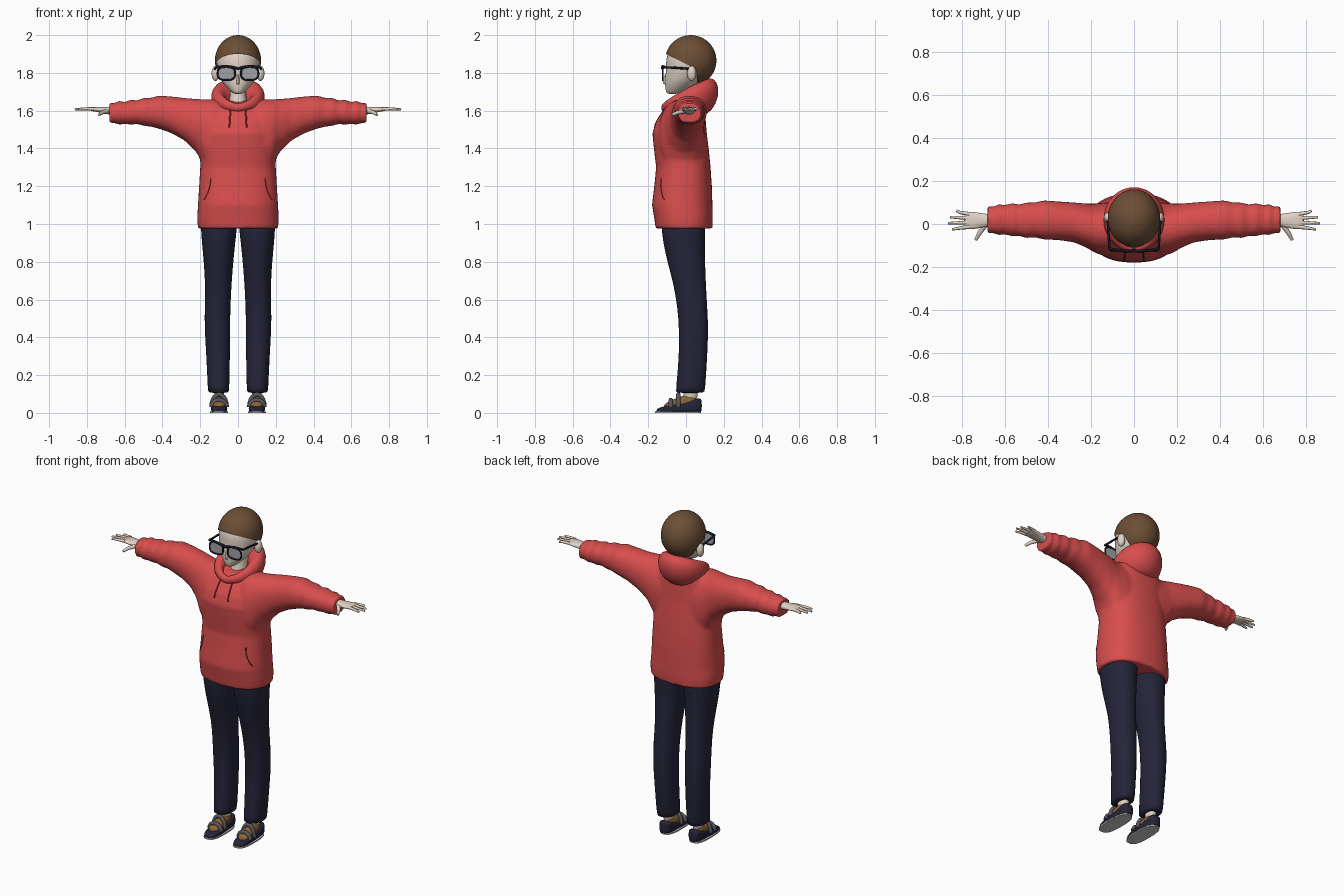
import bpy, bmesh, math
from mathutils import Vector, Matrix

if "Cube" in bpy.data.objects:
    bpy.data.objects.remove(bpy.data.objects["Cube"])


def material(name, *rgb):
    m = bpy.data.materials.new(name)
    m.use_nodes = True
    m.diffuse_color = (*rgb, 1)
    node = m.node_tree.nodes["Principled BSDF"]
    node.inputs["Base Color"].default_value = (*rgb, 1)
    node.inputs["Roughness"].default_value = 0.9
    return m


RED = material("red cloth", 0.69, 0.075, 0.075)
DARK_RED = material("dark red seam", 0.3, 0.025, 0.025)
NAVY = material("navy cloth", 0.018, 0.018, 0.042)
HAIR = material("brown hair", 0.15, 0.077, 0.036)
SKIN = material("skin", 0.76, 0.65, 0.56)
BLACK = material("black frame", 0.008, 0.009, 0.02)
LENS = material("grey lens", 0.36, 0.36, 0.38)
TAN = material("tan leather", 0.28, 0.13, 0.035)
GREY = material("grey strap", 0.1, 0.1, 0.11)
PALE = material("pale sole", 0.6, 0.6, 0.6)


def finish(name, bm, mat, subsurf=0, angle=50):
    bmesh.ops.recalc_face_normals(bm, faces=bm.faces)
    me = bpy.data.meshes.new(name)
    bm.to_mesh(me)
    bm.free()
    me.materials.append(mat)
    me.shade_smooth()
    me.set_sharp_from_angle(angle=math.radians(angle))
    ob = bpy.data.objects.new(name, me)
    bpy.context.collection.objects.link(ob)
    if subsurf:
        mod = ob.modifiers.new("smooth", "SUBSURF")
        mod.levels = mod.render_levels = subsurf
    return ob


def oval(a0, a1, b0, b1, n, power):
    """Superellipse filling the given box."""
    for i in range(n):
        t = math.tau * i / n
        c, s = math.cos(t), math.sin(t)
        u = math.copysign(abs(c) ** (2 / power), c)
        v = math.copysign(abs(s) ** (2 / power), s)
        yield (a0 + a1 + (a1 - a0) * u) / 2, (b0 + b1 + (b1 - b0) * v) / 2


def loft(bm, axis, rings, side=1, n=20, power=2.2):
    """Skin oval rings (position, low and high of the two other axes)."""
    place = {"x": lambda t, a, b: (t * side, a, b),
             "y": lambda t, a, b: (a * side, t, b),
             "z": lambda t, a, b: (a * side, b, t)}[axis]
    loops = [[bm.verts.new(place(t, a, b)) for a, b in oval(*box, n, power)]
             for t, *box in rings]
    for p, q in zip(loops, loops[1:]):
        for i in range(n):
            j = (i + 1) % n
            bm.faces.new((p[i], p[j], q[j], q[i]))
    bm.faces.new(loops[0])
    bm.faces.new(loops[-1])
    return bm


def part(name, axis, rings, mat, side=1, subsurf=1, **kw):
    return finish(name, loft(bmesh.new(), axis, rings, side, **kw), mat, subsurf)


def tube(name, points, radius, mat, cyclic=False, taper=1):
    cu = bpy.data.curves.new(name, "CURVE")
    cu.dimensions = "3D"
    cu.bevel_depth = radius
    cu.bevel_resolution = 2
    cu.use_fill_caps = True
    sp = cu.splines.new("POLY")
    sp.points.add(len(points) - 1)
    for i, p in enumerate(points):
        sp.points[i].co = (*p, 1)
        sp.points[i].radius = 1 + (taper - 1) * i / (len(points) - 1)
    sp.use_cyclic_u = cyclic
    sp.use_smooth = True
    cu.materials.append(mat)
    ob = bpy.data.objects.new(name, cu)
    bpy.context.collection.objects.link(ob)


def ball(center, size):
    bm = bmesh.new()
    bmesh.ops.create_uvsphere(bm, u_segments=40, v_segments=24, radius=1)
    bm.transform(Matrix.Translation(center) @ Matrix.Diagonal((*size, 1)))
    return bm


# Hoodie body and sleeves, fused into one soft surface
body = [(0.975, -.212, .212, -.16, .14), (1.03, -.216, .216, -.168, .142),
        (1.1, -.212, .212, -.18, .14), (1.2, -.206, .206, -.168, .137),
        (1.3, -.2, .2, -.158, .13), (1.4, -.2, .2, -.17, .12),
        (1.48, -.2, .2, -.178, .11), (1.54, -.19, .19, -.16, .105),
        (1.6, -.17, .17, -.12, .1), (1.645, -.14, .14, -.07, .095)]
sleeve = [(0, -.11, .1, 1.25, 1.65), (.13, -.15, .1, 1.25, 1.66),
          (.18, -.135, .095, 1.3, 1.66), (.22, -.11, .095, 1.38, 1.662),
          (.28, -.085, .1, 1.44, 1.667), (.35, -.075, .105, 1.48, 1.675),
          (.42, -.072, .11, 1.505, 1.68), (.46, -.062, .1, 1.515, 1.668),
          (.5, -.066, .1, 1.52, 1.668), (.535, -.055, .09, 1.53, 1.652),
          (.565, -.058, .098, 1.525, 1.66), (.6, -.048, .088, 1.53, 1.645),
          (.63, -.052, .092, 1.525, 1.652), (.65, -.042, .08, 1.535, 1.64),
          (.68, -.045, .083, 1.53, 1.642)]
bm = loft(bmesh.new(), "z", body, n=48, power=2.4)
for side in (1, -1):
    loft(bm, "x", sleeve, side, n=32)
hoodie = finish("hoodie", bm, RED)
mod = hoodie.modifiers.new("fuse", "REMESH")
mod.mode = "VOXEL"
mod.voxel_size = 0.01
mod.use_smooth_shade = True
mod = hoodie.modifiers.new("soften", "SMOOTH")
mod.factor, mod.iterations = 0.5, 6

# Hood: a ring round the neck, thick and drooping at the back
bm = bmesh.new()
N, M = 48, 16
loops = []
for i in range(N):
    a = math.tau * i / N
    w = (1 + math.cos(a)) / 2
    out = Vector((math.sin(a), math.cos(a), 0))
    center = Vector((.1 * out.x, .11 * out.y - .003, 1.615 + .06 * w ** .6))
    loop = []
    for k in range(M):
        b = math.tau * k / M
        high = (.022 + .075 * w) * math.sin(b)
        wide = (.018 + .043 * w) * math.cos(b) + .2 * w * high
        loop.append(bm.verts.new(center + out * wide + Vector((0, 0, high))))
    loops.append(loop)
for i in range(N):
    p, q = loops[i], loops[(i + 1) % N]
    for k in range(M):
        j = (k + 1) % M
        bm.faces.new((p[k], p[j], q[j], q[k]))
finish("hood", bm, RED)

# Drawstrings and pocket seams laid on the hoodie front
fitted = hoodie.evaluated_get(bpy.context.evaluated_depsgraph_get())


def on_front(x, z):
    hit, point, normal, _ = fitted.ray_cast((x, -1, z), (0, 1, 0))
    return point if hit else Vector((x, -.13, z))


for side, label in ((1, "left"), (-1, "right")):
    tube(label + "_drawstring",
         [on_front(side * (.04 + .006 * i / 5), 1.61 - .02 * i) for i in range(6)],
         0.004, DARK_RED)
    tube(label + "_pocket_seam",
         [on_front(side * (.145 + .035 * (i / 8) ** 2), 1.24 - .014 * i)
          for i in range(9)], 0.003, DARK_RED)

# Head, neck and nose
part("neck", "z", [(1.56, -.06, .06, -.07, .08), (1.63, -.05, .05, -.045, .075),
                   (1.68, -.042, .042, -.025, .075), (1.78, -.042, .042, -.03, .08)], SKIN)
part("face", "z", [(1.688, -.02, .02, -.098, -.05), (1.7, -.038, .038, -.108, 0),
                   (1.74, -.078, .078, -.113, .06), (1.78, -.1, .1, -.112, .1),
                   (1.82, -.112, .112, -.106, .12), (1.86, -.116, .116, -.108, .13),
                   (1.9, -.113, .113, -.1, .13), (1.95, -.085, .085, -.07, .1),
                   (1.975, -.04, .04, -.03, .07)], SKIN, subsurf=2, power=2)
part("nose", "z", [(1.738, -.01, .01, -.118, -.09), (1.748, -.011, .011, -.128, -.09),
                   (1.8, -.006, .006, -.113, -.09)], SKIN, n=8)

# Hair cap: crown above a slanted hairline, and the back of the head
for name, point, normal in (("hair_crown", (0, -.04, 1.867), (0, .45, .89)),
                            ("hair_back", (0, .055, 1.8), (0, 1, .1))):
    bm = ball((0, .025, 1.865), (.122, .136, .135))
    bmesh.ops.bisect_plane(bm, geom=bm.verts[:] + bm.edges[:] + bm.faces[:],
                           plane_co=point, plane_no=normal, clear_inner=True)
    finish(name, bm, HAIR)

# Parts made once for each side
for side, label in ((1, "left"), (-1, "right")):
    def at(*points):
        return [(x * side, y, z) for x, y, z in points]

    ear = ball((side * .119, .03, 1.797), (.021, .024, .04))
    finish(label + "_ear", ear, SKIN)

    # Glasses
    box = (.016, .108, 1.762, 1.832)
    part(label + "_lens", "y", [(-.124, *box), (-.121, *box)], LENS, side,
         subsurf=0, n=32, power=2.8)
    tube(label + "_rim", at(*[(x, -.123, z) for x, z in oval(*box, 32, 2.8)]),
         0.005, BLACK, cyclic=True)
    tube(label + "_brow_bar", at((0, -.124, 1.822), (.02, -.125, 1.828),
                                 (.06, -.124, 1.835), (.115, -.115, 1.832)), 0.007, BLACK)
    tube(label + "_temple", at((.113, -.12, 1.83), (.119, -.04, 1.826),
                               (.122, .03, 1.82)), 0.006, BLACK)

    # Hand with spread fingers and thumb
    part(label + "_palm", "x", [(.64, -.012, .048, 1.575, 1.625), (.69, -.012, .046, 1.58, 1.62),
                                (.73, -.024, .055, 1.59, 1.62), (.775, -.024, .058, 1.598, 1.618),
                                (.79, -.02, .055, 1.602, 1.616)], SKIN, side)
    for finger, start, tip, reach in (("index", -.013, -.025, .845), ("middle", .007, .004, .864),
                                      ("ring", .027, .032, .855), ("little", .046, .062, .825)):
        tube(f"{label}_{finger}_finger", at((.765, start, 1.609), (.81, (start + tip) / 2, 1.61),
                                            (reach, tip, 1.607)), 0.01, SKIN, taper=.55)
    tube(label + "_thumb", at((.69, -.002, 1.598), (.72, -.045, 1.59), (.735, -.074, 1.578)),
         0.013, SKIN, taper=.55)

    # Trouser leg
    part(label + "_trouser_leg", "z",
         [(.105, .048, .158, -.056, .1), (.115, .046, .16, -.055, .101),
          (.3, .042, .168, -.037, .114), (.45, .041, .178, -.038, .119),
          (.55, .04, .177, -.045, .114), (.68, .034, .174, -.066, .106),
          (.8, .024, .182, -.1, .102), (.9, .014, .192, -.122, .102),
          (.98, .004, .198, -.132, .104), (1.04, .002, .198, -.13, .104)], NAVY, side)

    # Sandal: outsole, raised heel, tan upper and grey straps
    part(label + "_outsole", "z", [(0, .053, .147, -.163, .08), (.008, .053, .147, -.163, .08)],
         PALE, side, subsurf=0, n=32, power=2.8)
    part(label + "_sole", "y",
         [(-.157, .08, .12, .004, .018), (-.14, .063, .137, .004, .03), (-.08, .054, .146, .004, .042),
          (0, .06, .14, .004, .05), (.05, .06, .14, .004, .075), (.075, .068, .132, .004, .078),
          (.084, .08, .12, .006, .07)], NAVY, side, power=4)
    part(label + "_upper", "y",
         [(-.12, .075, .125, .02, .045), (-.08, .064, .136, .02, .066), (-.03, .066, .134, .02, .088),
          (.02, .07, .13, .02, .1), (.06, .075, .125, .02, .09)], TAN, side)
    part(label + "_ankle", "z", [(.06, .072, .128, -.02, .065), (.11, .075, .125, -.01, .06),
                                 (.18, .07, .13, -.015, .07)], SKIN, side)
    for name, y, top in (("toe_strap", -.08, .08), ("instep_strap", -.04, .11)):
        arch = [math.pi * i / 10 for i in range(11)]
        tube(f"{label}_{name}", at(*[(.1 + .04 * math.cos(t), y, .03 + (top - .042) * math.sin(t))
                                     for t in arch]), 0.012, GREY)
